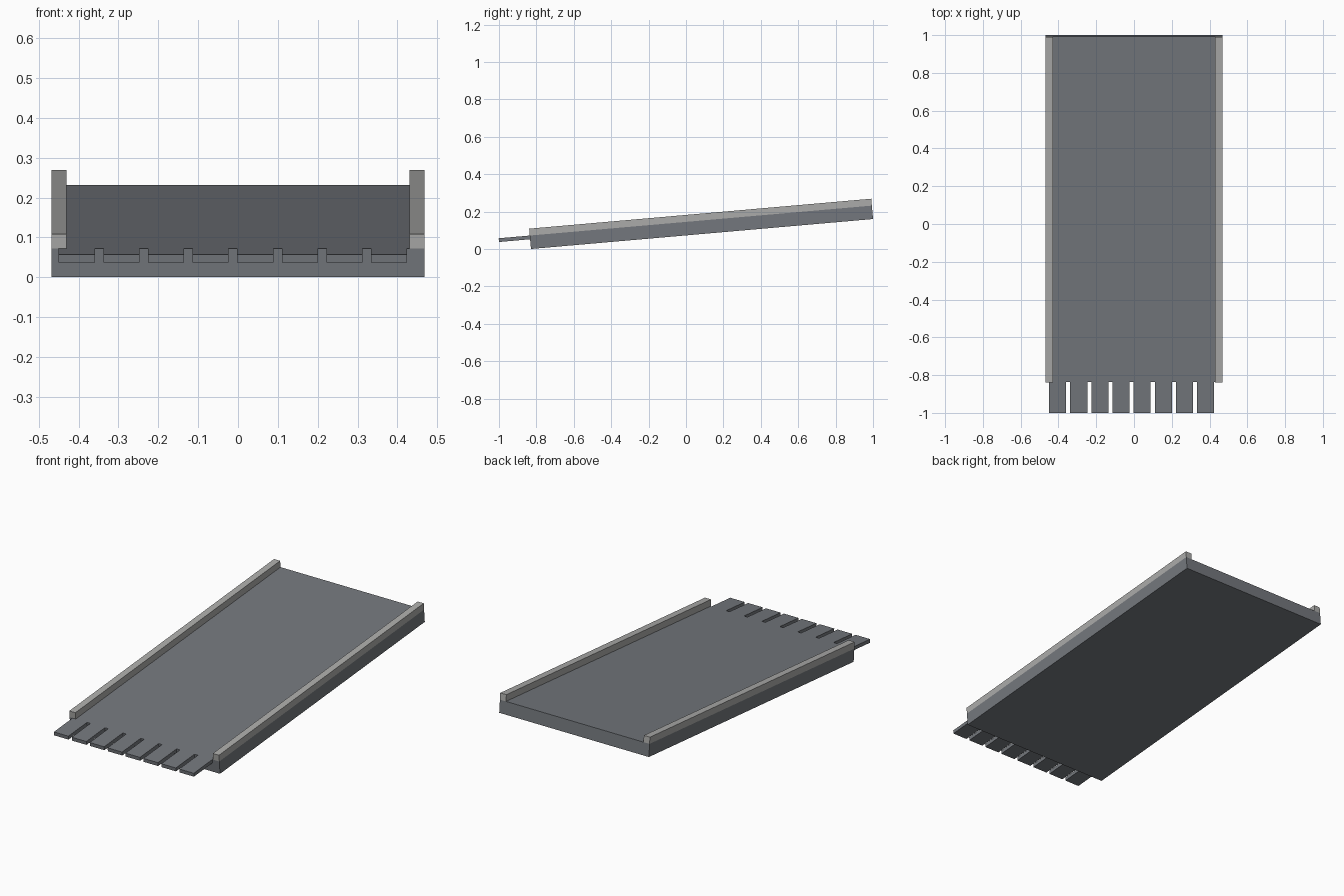
import bpy
import math
from mathutils import Matrix, Vector

if "Cube" in bpy.data.objects:
    bpy.data.objects.remove(bpy.data.objects["Cube"])

# Ramp frame: origin at the lower front edge, tilted up toward the back
TILT = math.radians(5)
FRAME = Matrix.Translation((0, -0.829, 0)) @ Matrix.Rotation(TILT, 4, 'X')
LENGTH = 1.836
THICK = 0.072
HALF_W = 0.468
RAIL_W = 0.038
RAIL_H = 0.037


def material(name, rgb):
    mat = bpy.data.materials.new(name)
    mat.diffuse_color = (*rgb, 1)
    mat.use_nodes = True
    mat.node_tree.nodes["Principled BSDF"].inputs["Base Color"].default_value = mat.diffuse_color
    return mat


deck_grey = material("slate grey", (0.175, 0.187, 0.205))
rail_grey = material("light grey", (0.41, 0.41, 0.40))


def box(name, low, high, mat):
    """Box given by two corners in the tilted ramp frame."""
    low, high = Vector(low), Vector(high)
    bpy.ops.mesh.primitive_cube_add(size=1)
    obj = bpy.context.object
    obj.name = name
    size = high - low
    obj.data.transform(FRAME @ Matrix.Translation((low + high) / 2)
                       @ Matrix.Diagonal((*size, 1)))
    obj.data.materials.append(mat)
    return obj


# Sloping deck slab
box("deck", (-HALF_W, 0, 0), (HALF_W, LENGTH, THICK), deck_grey)

# Side rails along both long edges
for side, x in (("left", -HALF_W), ("right", HALF_W - RAIL_W)):
    box(side + "_rail", (x, 0, THICK), (x + RAIL_W, LENGTH, THICK + RAIL_H), rail_grey)

# Row of flat lip fingers, flush with the deck top
for i in range(8):
    x = -0.45 + 0.112 * i
    box(f"lip_finger_{i + 1}", (x, -0.167, THICK - 0.02), (x + 0.0905, 0, THICK), deck_grey)
